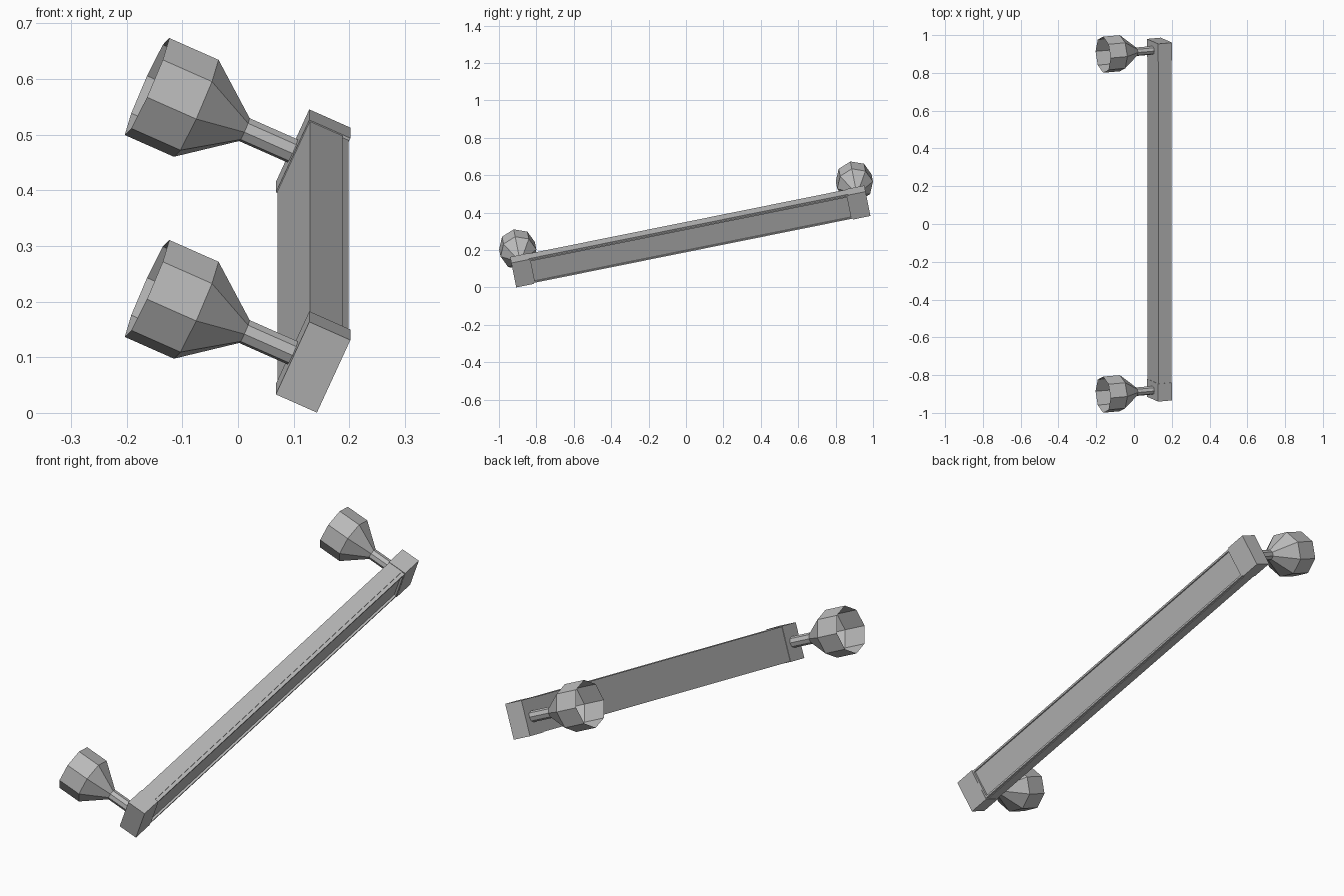
import bpy
import bmesh
from math import radians, cos, sin, tau
from mathutils import Matrix, Vector

default = bpy.data.objects.get("Cube")
if default:
    bpy.data.objects.remove(default, do_unlink=True)

grey = bpy.data.materials.new("plain_grey")
grey.use_nodes = True
colour = (0.5, 0.5, 0.5, 1)
grey.diffuse_color = colour
grey.node_tree.nodes["Principled BSDF"].inputs["Base Color"].default_value = colour

# Tilted frame: x = bar depth, y = bar length, z = bar height
FRAME = (Matrix.Translation((0.135, 0.023, 0.273))
         @ Matrix.Rotation(radians(11.4), 4, 'X')
         @ Matrix.Rotation(radians(24.3), 4, 'Y'))
DEPTH, HEIGHT, BLOCK = 0.081, 0.146, 0.096
SPAN = 0.918            # centre to block centre


def finish(name, bm):
    mesh = bpy.data.meshes.new(name)
    bm.to_mesh(mesh)
    bm.free()
    mesh.materials.append(grey)
    obj = bpy.data.objects.new(name, mesh)
    obj.matrix_world = FRAME
    bpy.context.collection.objects.link(obj)
    return obj


def box(name, centre, size, recess=None):
    bm = bmesh.new()
    bmesh.ops.create_cube(bm, size=1)
    bmesh.ops.scale(bm, vec=size, verts=bm.verts)
    bmesh.ops.translate(bm, vec=centre, verts=bm.verts)
    if recess:
        border, drop = recess
        face = max(bm.faces, key=lambda f: f.calc_center_median().x)
        bmesh.ops.inset_region(bm, faces=[face], thickness=border)
        pushed = bmesh.ops.extrude_face_region(bm, geom=[face])["geom"]
        verts = [v for v in pushed if isinstance(v, bmesh.types.BMVert)]
        bmesh.ops.translate(bm, vec=(-drop, 0, 0), verts=verts)
        if face.is_valid:
            bmesh.ops.delete(bm, geom=[face], context='FACES_ONLY')
    return finish(name, bm)


def cup(name, y):
    # Open octagonal cup on a straight stem, pointing along -x
    profile = [(0, 0.023), (0.095, 0.023), (0.19, 0.0975), (0.287, 0.0975)]
    bm = bmesh.new()
    rings = []
    for along, r in profile:
        rings.append([bm.verts.new(Vector((-DEPTH / 2 - along,
                                           y + r * cos(k * tau / 8),
                                           r * sin(k * tau / 8))))
                      for k in range(8)])
    for a, b in zip(rings, rings[1:]):
        for k in range(8):
            n = (k + 1) % 8
            bm.faces.new((a[k], a[n], b[n], b[k]))
    bmesh.ops.recalc_face_normals(bm, faces=bm.faces)
    return finish(name, bm)


# Housing, and the recessed front panel stepped in from it
length = 2 * SPAN - BLOCK
back, step, front = -DEPTH / 2 + 0.002, DEPTH / 2 - 0.015, DEPTH / 2 - 0.001
box("housing", ((back + step) / 2, 0, 0), (step - back, length, HEIGHT - 0.004))
box("front_panel", ((step + front) / 2, 0, 0),
    (front - step, length, HEIGHT - 0.01), recess=(0.011, 0.009))

# End blocks with their cups
for side, y in (("front", -SPAN), ("back", SPAN)):
    box(side + "_end_block", (0, y, 0), (DEPTH, BLOCK, HEIGHT))
    cup(side + "_cup", y)
